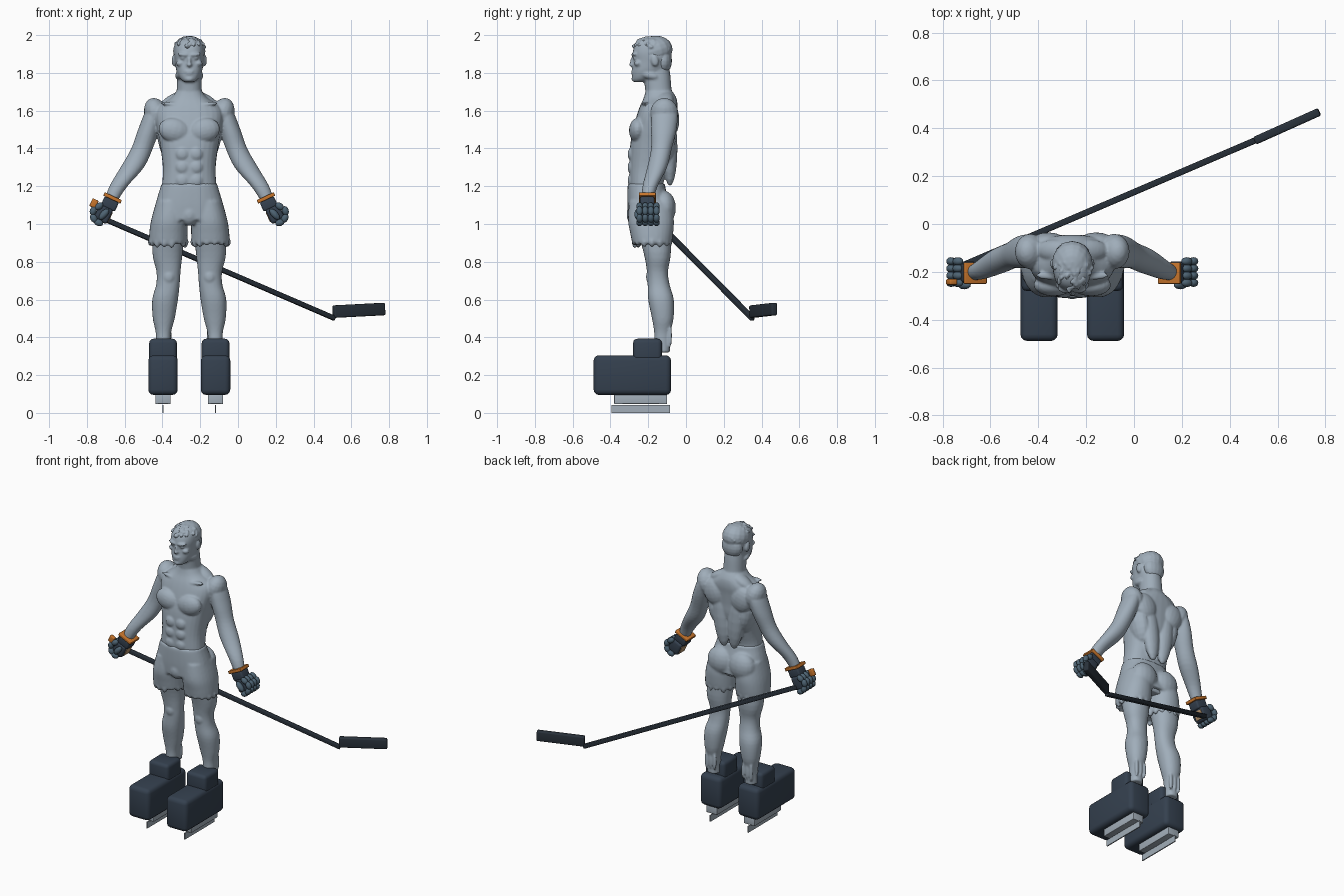
import bpy, bmesh, math, random
from mathutils import Matrix, Vector

random.seed(4)
if "Cube" in bpy.data.objects:
    bpy.data.objects.remove(bpy.data.objects["Cube"], do_unlink=True)

CX = -0.258  # middle of the figure; the stick reaches far to one side
SIDES = ((-1, "right"), (1, "left"))


def material(name, r, g, b):
    m = bpy.data.materials.new(name)
    m.use_nodes = True
    m.diffuse_color = (r, g, b, 1)
    m.node_tree.nodes["Principled BSDF"].inputs["Base Color"].default_value = (r, g, b, 1)
    return m


SKIN = material("pale grey blue", 0.35, 0.42, 0.49)
BOOT = material("dark slate", 0.035, 0.052, 0.078)
STICK = material("charcoal", 0.022, 0.031, 0.043)
FINGER = material("steel blue", 0.075, 0.125, 0.17)
ORANGE = material("orange", 0.58, 0.18, 0.025)
TAN = material("tan", 0.5, 0.32, 0.17)
STEEL = material("light steel", 0.36, 0.42, 0.48)


def finish(bm, name, mat, voxel=None, smooth=3):
    bmesh.ops.recalc_face_normals(bm, faces=bm.faces)
    me = bpy.data.meshes.new(name)
    bm.to_mesh(me)
    bm.free()
    ob = bpy.data.objects.new(name, me)
    bpy.context.collection.objects.link(ob)
    me.materials.append(mat)
    bpy.ops.object.select_all(action='DESELECT')
    ob.select_set(True)
    bpy.context.view_layer.objects.active = ob
    bpy.ops.object.shade_smooth_by_angle(angle=math.radians(40))
    if voxel:
        r = ob.modifiers.new("fuse", 'REMESH')
        r.mode, r.voxel_size, r.use_smooth_shade = 'VOXEL', voxel, True
        s = ob.modifiers.new("soften", 'SMOOTH')
        s.factor, s.iterations = 0.5, smooth
    return ob


def catmull(a, b, c, d, t):
    return 0.5 * (2 * b + (c - a) * t + (2 * a - 5 * b + 4 * c - d) * t * t
                  + (3 * b - a - 3 * c + d) * t ** 3)


def loft(bm, rows, power=2.2, n=28):
    """Rows of (z, x centre, half width, front y, back y), made into a closed tube."""
    last = len(rows) - 1
    fine = []
    for i in range(last):
        quad = [rows[max(0, min(last, i + k))] for k in (-1, 0, 1, 2)]
        fine += [[catmull(*v, k / 4) for v in zip(*quad)] for k in range(4)]
    fine.append(rows[-1])
    rings = []
    for z, x, rx, front, back in fine:
        ring = []
        for k in range(n):
            a = math.tau * k / n
            c, s = (math.copysign(abs(f) ** (2 / power), f) for f in (math.cos(a), math.sin(a)))
            ring.append(bm.verts.new((x + rx * c, (front + back) / 2 + (back - front) / 2 * s, z)))
        rings.append(ring)
    for p, q in zip(rings, rings[1:]):
        for k in range(n):
            j = (k + 1) % n
            bm.faces.new((p[k], p[j], q[j], q[k]))
    bm.faces.new(rings[0])
    bm.faces.new(rings[-1])


def blob(bm, loc, size, rot=(0, 0, 0), parent=Matrix()):
    turn = Matrix.Rotation(rot[2], 4, 'Z') @ Matrix.Rotation(rot[1], 4, 'Y') @ Matrix.Rotation(rot[0], 4, 'X')
    bmesh.ops.create_uvsphere(bm, u_segments=16, v_segments=10, radius=1,
                              matrix=parent @ Matrix.Translation(loc) @ turn @ Matrix.Diagonal((*size, 1)))


def box(name, mat, loc, size, bevel=0.0, parent=Matrix()):
    bm = bmesh.new()
    bmesh.ops.create_cube(bm, size=1, matrix=Matrix.Diagonal((*size, 1)))
    if bevel:
        bmesh.ops.bevel(bm, geom=bm.edges[:], offset=bevel, segments=3, profile=0.5, affect='EDGES')
    bm.transform(parent @ Matrix.Translation(loc))
    return finish(bm, name, mat)


# Torso, neck and head
body = bmesh.new()
loft(body, [(1.0, CX, .16, -.27, -.10), (1.1, CX, .16, -.295, -.09), (1.2, CX, .145, -.3, -.12),
            (1.3, CX, .14, -.3, -.095), (1.42, CX, .155, -.295, -.06), (1.5, CX, .17, -.28, -.055),
            (1.57, CX, .18, -.262, -.05), (1.62, CX, .165, -.245, -.045), (1.665, CX, .1, -.225, -.05),
            (1.7, CX, .07, -.215, -.07)], 2.4)
loft(body, [(1.62, CX, .075, -.215, -.06), (1.7, CX, .067, -.215, -.075),
            (1.78, CX, .064, -.225, -.082), (1.84, CX, .06, -.23, -.09)])
loft(body, [(1.752, CX, .026, -.278, -.22), (1.77, CX, .048, -.284, -.17), (1.81, CX, .068, -.284, -.11),
            (1.86, CX, .076, -.278, -.085), (1.91, CX, .08, -.282, -.078), (1.955, CX, .073, -.265, -.085),
            (1.98, CX, .05, -.235, -.11), (1.988, CX, .02, -.2, -.15)], 2.3)
# Nose, lips and chin
blob(body, (CX, -.283, 1.862), (.009, .013, .034), (-.25, 0, 0))
blob(body, (CX, -.288, 1.843), (.015, .014, .01))
blob(body, (CX, -.282, 1.808), (.025, .009, .006))
blob(body, (CX, -.281, 1.796), (.021, .01, .007))
blob(body, (CX, -.276, 1.768), (.024, .013, .014))

for s, side in SIDES:
    def x(d):
        return CX + s * d
    # Arm and leg
    loft(body, [(1.64, x(.16), .035, -.15, -.07), (1.59, x(.185), .05, -.18, -.045),
                (1.5, x(.215), .056, -.185, -.05), (1.4, x(.25), .057, -.185, -.075),
                (1.3, x(.302), .062, -.205, -.1), (1.2, x(.375), .048, -.23, -.15),
                (1.12, x(.415), .034, -.235, -.175)], 2)
    loft(body, [(1.05, x(.1), .085, -.28, -.08), (.85, x(.115), .08, -.225, -.08),
                (.75, x(.11), .064, -.207, -.095), (.68, x(.113), .062, -.203, -.087),
                (.6, x(.128), .068, -.2, -.065), (.5, x(.135), .058, -.18, -.066),
                (.42, x(.137), .04, -.168, -.083), (.32, x(.138), .04, -.17, -.085)])
    # Muscles: shoulder, chest, shoulder blade, back and neck slope
    blob(body, (x(.175), -.115, 1.585), (.062, .075, .085), (0, s * .35, 0))
    blob(body, (x(.078), -.255, 1.495), (.086, .047, .066), (0, s * -.25, 0))
    blob(body, (x(.1), -.075, 1.55), (.075, .04, .085), (0, s * .3, 0))
    blob(body, (x(.055), -.085, 1.4), (.055, .04, .2), (0, s * .1, 0))
    blob(body, (x(.11), -.13, 1.44), (.055, .075, .13), (0, s * .2, 0))
    blob(body, (x(.075), -.11, 1.66), (.085, .045, .032), (0, s * .45, 0))
    blob(body, (x(.07), -.215, 1.632), (.085, .02, .012), (0, s * -.1, 0))
    for z in (1.23, 1.3, 1.37):
        blob(body, (x(.036), -.288, z), (.036, .021, .036))
    # Kneecap, and torn fringe behind the ankle
    blob(body, (x(.108), -.185, .72), (.035, .027, .042))
    for d in (.105, .135, .165):
        blob(body, (x(d), -.085, .41), (.012, .011, .065 + random.uniform(-.01, .015)))
    # Ear, brow, eye, cheekbone and jaw
    blob(body, (x(.082), -.165, 1.865), (.011, .02, .032), (.2, 0, 0))
    blob(body, (x(.034), -.277, 1.897), (.031, .012, .009), (0, s * -.1, s * .25))
    blob(body, (x(.033), -.268, 1.878), (.016, .014, .009))
    blob(body, (x(.046), -.255, 1.85), (.025, .02, .016))
    blob(body, (x(.05), -.2, 1.79), (.022, .055, .022), (-.25, 0, s * -.25))
finish(body, "body", SKIN, .0065)

# Hair: a cap with swept tufts
hair = bmesh.new()
blob(hair, (CX, -.168, 1.915), (.086, .099, .08), (.3, 0, 0))
blob(hair, (CX, -.12, 1.865), (.072, .046, .07))
for i in range(70):
    a = random.uniform(0, math.tau)
    r = math.sqrt(random.random())
    dx, dy = r * math.cos(a), r * math.sin(a)
    top = math.sqrt(max(0, 1 - r * r))
    z = 1.925 + .057 * top if dy < .3 else 1.9 + .08 * top
    blob(hair, (CX + .074 * dx, -.178 + .09 * dy, z), (.01, .026, .012),
         (random.uniform(-.4, .4), 0, random.uniform(-.9, .9)))
finish(hair, "hair", SKIN, .0055, 2)

# Shorts with a waistband and ragged hems
shorts = bmesh.new()
loft(shorts, [(1.215, CX, .148, -.306, -.112), (1.19, CX, .154, -.31, -.108), (1.1, CX, .18, -.31, -.085),
              (1.02, CX, .188, -.305, -.075)], 2.4)
for s, side in SIDES:
    loft(shorts, [(1.12, CX + s * .095, .08, -.3, -.075), (1.02, CX + s * .106, .096, -.307, -.064),
                  (.95, CX + s * .111, .101, -.295, -.068), (.9, CX + s * .113, .101, -.285, -.075)])
    blob(shorts, (CX + s * .08, -.115, 1.085), (.09, .062, .09))
    for k in range(14):
        a = math.tau * k / 14
        blob(shorts, (CX + s * .113 + .09 * math.cos(a), -.18 + .093 * math.sin(a), .905),
             (.017, .017, random.uniform(.012, .035)))
blob(shorts, (CX, -.27, 1.05), (.05, .045, .06))
finish(shorts, "shorts", SKIN, .008)

for s, side in SIDES:
    # Skate: boot, ankle shaft, holder and blade
    fx = CX + s * .139
    box(side + "_boot", BOOT, (fx, -.284, .2), (.156, .41, .21), .028)
    box(side + "_boot_shaft", BOOT, (fx, -.204, .32), (.146, .152, .145), .022)
    box(side + "_blade_holder", STEEL, (fx, -.24, .072), (.08, .28, .05), .004)
    box(side + "_skate_blade", STEEL, (fx, -.24, .021), (.007, .31, .042))

    # Glove, tilted to follow the forearm
    frame = (Matrix.Translation((CX + s * .405, -.205, 1.14))
             @ Matrix.Rotation(math.radians(-25) * s, 4, 'Y'))
    box(side + "_cuff_trim", ORANGE, (0, 0, -.002), (.1, .09, .02), .004, frame)
    box(side + "_glove_cuff", BOOT, (0, 0, -.037), (.082, .076, .054), .01, frame)
    box(side + "_glove_palm", BOOT, (s * .008, .004, -.1), (.078, .09, .085), .014, frame)
    box(side + "_palm_patch", TAN, (s * -.031, .008, -.1), (.007, .06, .055), .002, frame)
    fingers = bmesh.new()
    for k in range(4):
        y = -.041 + k * .03
        for dx, z, rot in ((.047, -.073, .5), (.064, -.107, -.1), (.045, -.142, -.9), (.012, -.152, 1.5)):
            blob(fingers, (s * dx, y, z), (.018, .017, .025), (0, s * -rot, 0), frame)
    blob(fingers, (s * .005, -.05, -.1), (.018, .018, .036), (0, s * -.3, 0), frame)
    finish(fingers, side + "_fingers", FINGER)
    if s < 0:
        box("right_thumb_guard", ORANGE, (s * .077, -.037, -.07), (.035, .024, .045), .006, frame)

# Stick: shaft and blade
for name, a, b, wide, tall, bevel in (
        ("stick_shaft", (-.705, -.168, 1.025), (.512, .352, .5), .026, .026, .005),
        ("stick_blade", (.505, .348, .536), (.775, .469, .55), .034, .066, .008)):
    a, b = Vector(a), Vector(b)
    along = b - a
    side_axis = Vector((0, 0, 1)).cross(along).normalized()
    up = along.normalized().cross(side_axis)
    turn = Matrix((along.normalized(), side_axis, up)).transposed().to_4x4()
    box(name, STICK, (0, 0, 0), (along.length, wide, tall), bevel, Matrix.Translation((a + b) / 2) @ turn)
